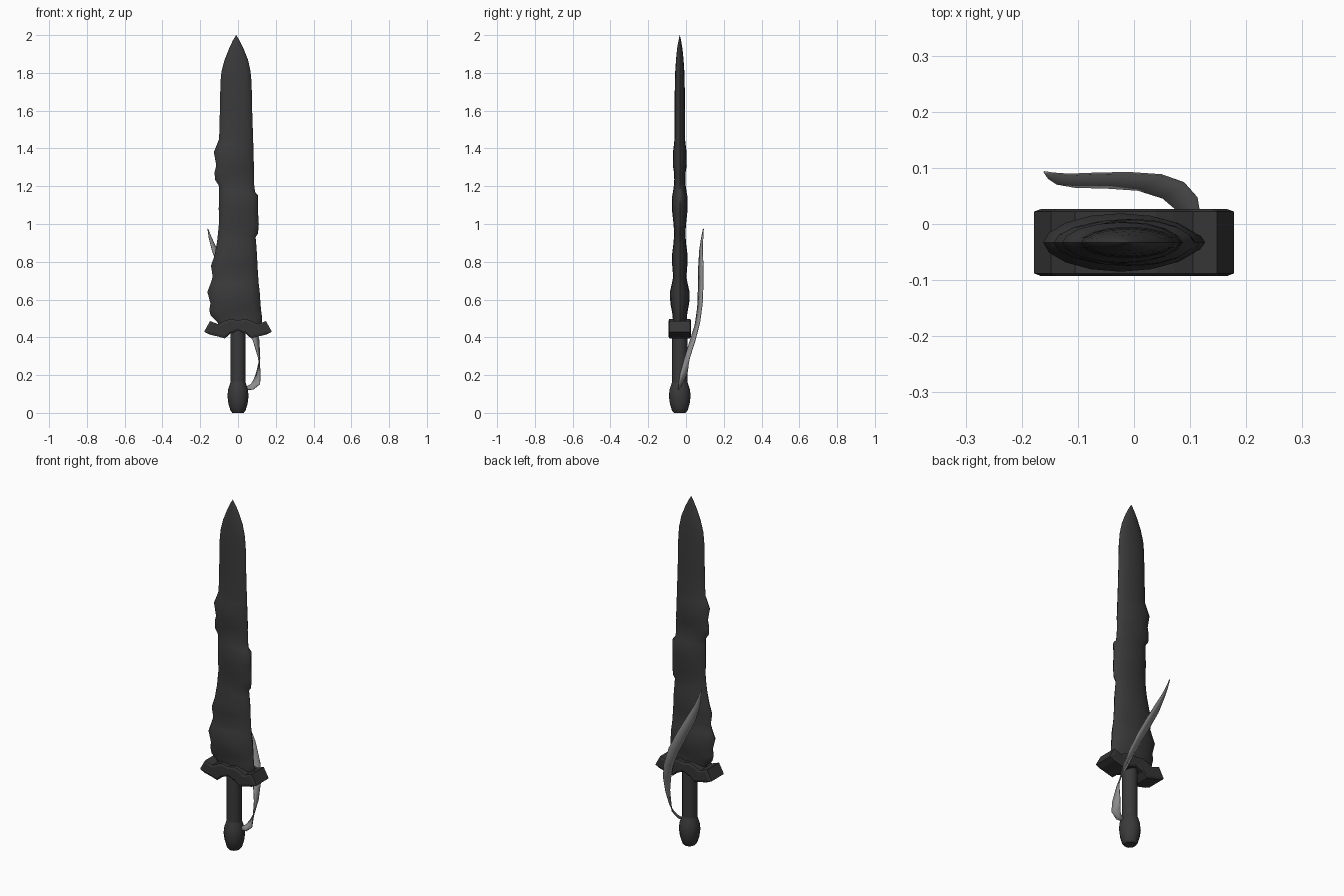
import bpy, bmesh, math
from mathutils import Vector

if "Cube" in bpy.data.objects:
    bpy.data.objects.remove(bpy.data.objects["Cube"])

CY = -0.033  # depth of the sword's centre plane


def material(name, rgb):
    m = bpy.data.materials.new(name)
    m.use_nodes = True
    m.diffuse_color = (*rgb, 1)
    bsdf = m.node_tree.nodes["Principled BSDF"]
    bsdf.inputs["Base Color"].default_value = (*rgb, 1)
    bsdf.inputs["Roughness"].default_value = 0.7
    return m


DARK = material("dark steel", (0.042, 0.042, 0.042))
GUARD = material("guard iron", (0.036, 0.036, 0.036))
CLOTH = material("grey cloth", (0.27, 0.27, 0.27))


def finish(bm, name, mat, angle=None):
    bmesh.ops.remove_doubles(bm, verts=bm.verts, dist=1e-5)
    bmesh.ops.recalc_face_normals(bm, faces=bm.faces)
    me = bpy.data.meshes.new(name)
    bm.to_mesh(me)
    bm.free()
    ob = bpy.data.objects.new(name, me)
    bpy.context.collection.objects.link(ob)
    me.materials.append(mat)
    if angle:
        bpy.ops.object.select_all(action='DESELECT')
        ob.select_set(True)
        bpy.context.view_layer.objects.active = ob
        bpy.ops.object.shade_smooth_by_angle(angle=math.radians(angle))
    return ob


def loft(name, stations, n, mat, power=1.0, angle=40):
    """Stack rings given as (z, left x, right x, half depth) and cap the ends."""
    bm = bmesh.new()
    rings = []
    for z, x0, x1, d in stations:
        ring = []
        for i in range(n):
            t = 2 * math.pi * i / n
            s = math.sin(t)
            y = math.copysign(abs(s) ** power, s) * d
            x = (x0 + x1) / 2 + (x1 - x0) / 2 * math.cos(t)
            ring.append(bm.verts.new((x, CY + y, z)))
        rings.append(ring)
    for a, b in zip(rings, rings[1:]):
        for i in range(n):
            j = (i + 1) % n
            bm.faces.new((a[i], a[j], b[j], b[i]))
    bm.faces.new(rings[0])
    bm.faces.new(rings[-1])
    return finish(bm, name, mat, angle)


# Blade with lumpy, uneven edges and a pointed tip
loft("blade", [
    (0.44, -0.10, 0.11, 0.034), (0.48, -0.108, 0.127, 0.036),
    (0.515, -0.145, 0.126, 0.038), (0.545, -0.152, 0.122, 0.043),
    (0.58, -0.146, 0.119, 0.050), (0.64, -0.162, 0.115, 0.052),
    (0.68, -0.147, 0.110, 0.043), (0.72, -0.134, 0.107, 0.035),
    (0.78, -0.143, 0.103, 0.040), (0.83, -0.125, 0.101, 0.042),
    (0.90, -0.112, 0.096, 0.033), (0.93, -0.108, 0.093, 0.031),
    (0.95, -0.106, 0.106, 0.030), (1.00, -0.101, 0.110, 0.033),
    (1.08, -0.102, 0.105, 0.042), (1.15, -0.101, 0.107, 0.040),
    (1.17, -0.101, 0.090, 0.036), (1.205, -0.102, 0.086, 0.031),
    (1.235, -0.122, 0.086, 0.029), (1.275, -0.124, 0.085, 0.031),
    (1.31, -0.115, 0.084, 0.037), (1.38, -0.128, 0.082, 0.036),
    (1.42, -0.112, 0.081, 0.031), (1.45, -0.100, 0.080, 0.028),
    (1.60, -0.096, 0.075, 0.028), (1.75, -0.093, 0.072, 0.026),
    (1.81, -0.087, 0.066, 0.024), (1.87, -0.071, 0.053, 0.020),
    (1.93, -0.047, 0.029, 0.014), (1.97, -0.028, 0.009, 0.007),
    (2.00, -0.0105, -0.0095, 0.0005)], 16, DARK, power=1.1, angle=50)

# Grip and pommel
loft("grip", [(0.16, -0.04, 0.04, 0.04), (0.46, -0.04, 0.04, 0.04)], 12, DARK)
loft("pommel", [(z, -r, r, r * 1.03) for z, r in (
    (0.00, 0.030), (0.012, 0.040), (0.05, 0.051), (0.09, 0.056),
    (0.125, 0.052), (0.155, 0.042), (0.185, 0.034), (0.20, 0.03))], 12, DARK)

# Guard: wavy winged plate with a raised inner panel, columns of (x, top, bottom)
half = [(0.0, 0.490, 0.436), (0.04, 0.498, 0.420), (0.07, 0.487, 0.394),
        (0.105, 0.470, 0.404), (0.148, 0.486, 0.414), (0.178, 0.432, 0.428)]
cols = [(-x, t, b) for x, t, b in half[:0:-1]] + half
bm = bmesh.new()


def guard_rows(inset, y):
    top, bot = [], []
    for x, t, b in cols:
        k = min(inset, (t - b) * 0.3)
        sx = x * (1 - inset * 6)
        top.append(bm.verts.new((sx, CY + y, t - k)))
        bot.append(bm.verts.new((sx, CY + y, b + k)))
    return top, bot


outer = {}
for side in (-1, 1):
    to, bo = outer[side] = guard_rows(0.0, side * 0.055)
    ti, bi = guard_rows(0.012, side * 0.060)
    for i in range(len(cols) - 1):
        bm.faces.new((ti[i], ti[i + 1], bi[i + 1], bi[i]))
        bm.faces.new((to[i], to[i + 1], ti[i + 1], ti[i]))
        bm.faces.new((bo[i], bo[i + 1], bi[i + 1], bi[i]))
    for e in (0, -1):
        bm.faces.new((to[e], bo[e], bi[e], ti[e]))
for row in (0, 1):
    f, b = outer[-1][row], outer[1][row]
    for i in range(len(cols) - 1):
        bm.faces.new((f[i], f[i + 1], b[i + 1], b[i]))
for e in (0, -1):
    bm.faces.new((outer[-1][0][e], outer[-1][1][e], outer[1][1][e], outer[1][0][e]))
finish(bm, "guard", GUARD)

# Ribbon: twisting strip from the pommel up behind the blade (centre, half width)
path = [((0.035, -0.035, 0.128), (0.0, 0.004, 0.006)),
        ((0.075, -0.033, 0.138), (-0.006, 0.010, 0.014)),
        ((0.100, -0.024, 0.165), (-0.016, 0.016, 0.012)),
        ((0.108, -0.012, 0.210), (-0.010, 0.020, 0.004)),
        ((0.112, 0.006, 0.290), (0.004, 0.014, 0.0)),
        ((0.097, 0.034, 0.380), (0.015, 0.015, 0.004)),
        ((0.070, 0.060, 0.470), (0.020, 0.013, 0.008)),
        ((0.028, 0.074, 0.570), (0.022, 0.013, 0.012)),
        ((-0.030, 0.078, 0.680), (0.022, 0.013, 0.012)),
        ((-0.085, 0.078, 0.780), (0.020, 0.012, 0.010)),
        ((-0.127, 0.080, 0.870), (0.012, 0.008, 0.005)),
        ((-0.148, 0.086, 0.930), (0.006, 0.004, 0.002)),
        ((-0.160, 0.092, 0.975), (0.0008, 0.0006, 0.0))]
bm = bmesh.new()
rows = []
for c, w in path:
    c, w = Vector(c), Vector(w)
    rows.append([bm.verts.new(c + w * s) for s in (-1, 0, 1)])
for a, b in zip(rows, rows[1:]):
    for i in range(2):
        bm.faces.new((a[i], a[i + 1], b[i + 1], b[i]))
ribbon = finish(bm, "ribbon", CLOTH, 60)
sol = ribbon.modifiers.new("thickness", 'SOLIDIFY')
sol.thickness = 0.004
sol.offset = 0
